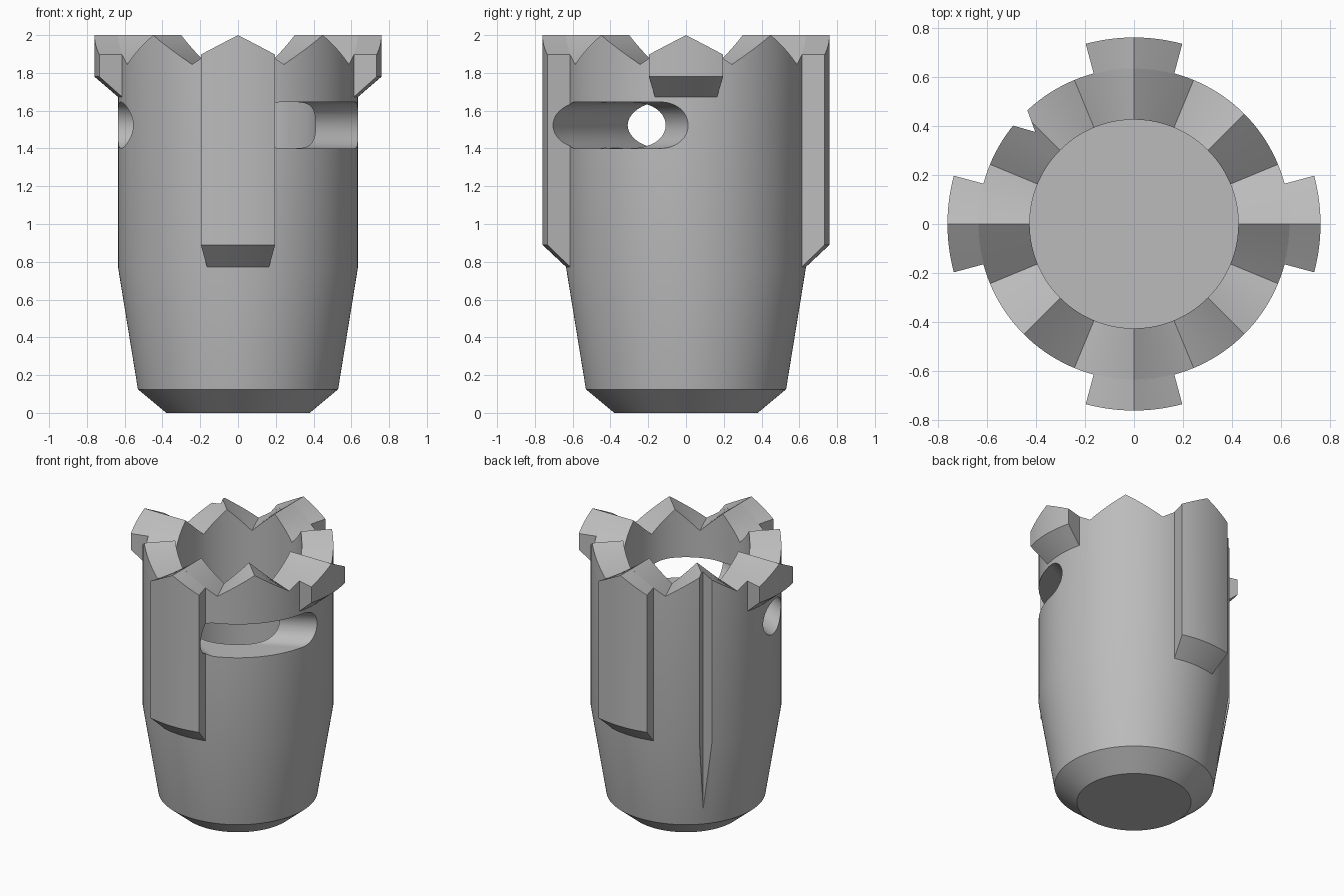
import bpy, bmesh, math
from mathutils import Vector

cube = bpy.data.objects.get("Cube")
if cube:
    bpy.data.objects.remove(cube, do_unlink=True)

STEP = math.radians(2.5)      # divides both the tooth pitch and the lug width
WALL, BORE, LUG = 0.635, 0.425, 0.76
SLOPE = math.radians(28)
PIVOT = Vector((0, -0.465, 1.523))

grey = bpy.data.materials.new("plain grey")
grey.use_nodes = True
grey.diffuse_color = (0.5, 0.5, 0.5, 1)
grey.node_tree.nodes["Principled BSDF"].inputs["Base Color"].default_value = (0.5, 0.5, 0.5, 1)


def finish(name, bm):
    bmesh.ops.recalc_face_normals(bm, faces=bm.faces)
    mesh = bpy.data.meshes.new(name)
    bm.to_mesh(mesh)
    bm.free()
    mesh.materials.append(grey)
    ob = bpy.data.objects.new(name, mesh)
    bpy.context.collection.objects.link(ob)
    return ob


def activate(ob):
    bpy.ops.object.select_all(action='DESELECT')
    ob.select_set(True)
    bpy.context.view_layer.objects.active = ob


def crown(angle):
    """Height of the eight-toothed rim: peaks every 45 degrees."""
    pitch = math.pi / 4
    a = angle % pitch
    return 2.0 - 0.155 * min(a, pitch - a) / (pitch / 2)


def point(radius, angle, z):
    return (radius * math.cos(angle), radius * math.sin(angle), z)


def make_body():
    bm = bmesh.new()
    count = round(math.tau / STEP)
    columns = []
    for i in range(count):
        a = i * STEP
        top = crown(a)
        profile = [(0.38, 0), (0.53, 0.125), (WALL, 0.77), (WALL, top),
                   (BORE, top), (BORE, 0.55)]
        columns.append([bm.verts.new(point(r, a, z)) for r, z in profile])
    for i, col in enumerate(columns):
        nxt = columns[(i + 1) % count]
        for j in range(len(col) - 1):
            bm.faces.new((col[j], nxt[j], nxt[j + 1], col[j + 1]))
    bm.faces.new([c[0] for c in columns])     # underside
    bm.faces.new([c[-1] for c in columns])    # bore floor
    return finish("body", bm)


def make_lug(name, centre, low, bevel):
    """Sector-shaped rib with a bevelled foot and a toothed top."""
    bm = bmesh.new()
    inner = WALL - 0.003
    columns = []
    for i in range(-6, 7):
        a = centre + i * STEP
        top = crown(a)
        profile = [(inner, low), (LUG, bevel), (LUG, top), (inner, top)]
        columns.append([bm.verts.new(point(r, a, z)) for r, z in profile])
    for col, nxt in zip(columns, columns[1:]):
        for j in range(4):
            k = (j + 1) % 4
            bm.faces.new((col[j], nxt[j], nxt[k], col[k]))
    bm.faces.new(columns[0])
    bm.faces.new(columns[-1])
    return finish(name, bm)


def rod_ends(bm, start, end, radius=0.1225, sides=48):
    """Two circles of points at the ends of a level rod."""
    axis = (end - start).normalized()
    side = axis.cross(Vector((0, 0, 1)))
    for centre in (start, end):
        for i in range(sides):
            a = math.tau * i / sides
            bm.verts.new(centre + radius * (side * math.cos(a) + Vector((0, 0, math.sin(a)))))


def hull_cutter(name, rods):
    bm = bmesh.new()
    for start, end in rods:
        rod_ends(bm, start, end)
    bmesh.ops.convex_hull(bm, input=bm.verts)
    bmesh.ops.dissolve_limit(bm, angle_limit=0.002, verts=bm.verts, edges=bm.edges)
    ob = finish(name, bm)
    ob.hide_render = True
    return ob


def groove_cutter():
    """V-shaped prism for the upright groove."""
    bm = bmesh.new()
    a = math.radians(137)
    out = Vector((math.cos(a), math.sin(a), 0))
    across = Vector((-out.y, out.x, 0))
    tri = [out * 0.55, out * 0.75 + across * 0.102, out * 0.75 - across * 0.102]
    face = bm.faces.new([bm.verts.new(p + Vector((0, 0, 0.05))) for p in tri])
    ext = bmesh.ops.extrude_face_region(bm, geom=[face])
    verts = [v for v in ext["geom"] if isinstance(v, bmesh.types.BMVert)]
    bmesh.ops.translate(bm, verts=verts, vec=(0, 0, 2.2))
    ob = finish("groove_cutter", bm)
    ob.hide_render = True
    return ob


def cut(target, cutter):
    activate(target)
    mod = target.modifiers.new("cut", 'BOOLEAN')
    mod.operation = 'DIFFERENCE'
    mod.solver = 'EXACT'
    mod.object = cutter
    bpy.ops.object.modifier_apply(modifier=mod.name)


# Solid parts
body = make_body()
quarter = math.pi / 2
front_lug = make_lug("front_lug", -quarter, 0.77, 0.89)
lugs = [front_lug,
        make_lug("back_lug", quarter, 0.77, 0.89),
        make_lug("left_lug", 0, 1.67, 1.78),
        make_lug("right_lug", math.pi, 1.67, 1.78)]

# Slanted hole on the right that opens into a wide slot on the left
down = Vector((math.cos(SLOPE), -math.sin(SLOPE), 0))
up = Vector((down.x, -down.y, 0))
slot = hull_cutter("slot_cutter", [(PIVOT, PIVOT + down * 1.1), (PIVOT, PIVOT + up * 1.1)])
hole = hull_cutter("hole_cutter", [(PIVOT - down * 1.1, PIVOT + down * 0.1)])
groove = groove_cutter()

for tool in (slot, hole, groove):
    cut(body, tool)
cut(front_lug, slot)

for tool in (slot, hole, groove):
    bpy.data.objects.remove(tool, do_unlink=True)

for part in [body] + lugs:
    activate(part)
    bpy.ops.object.shade_smooth_by_angle(angle=math.radians(20))
